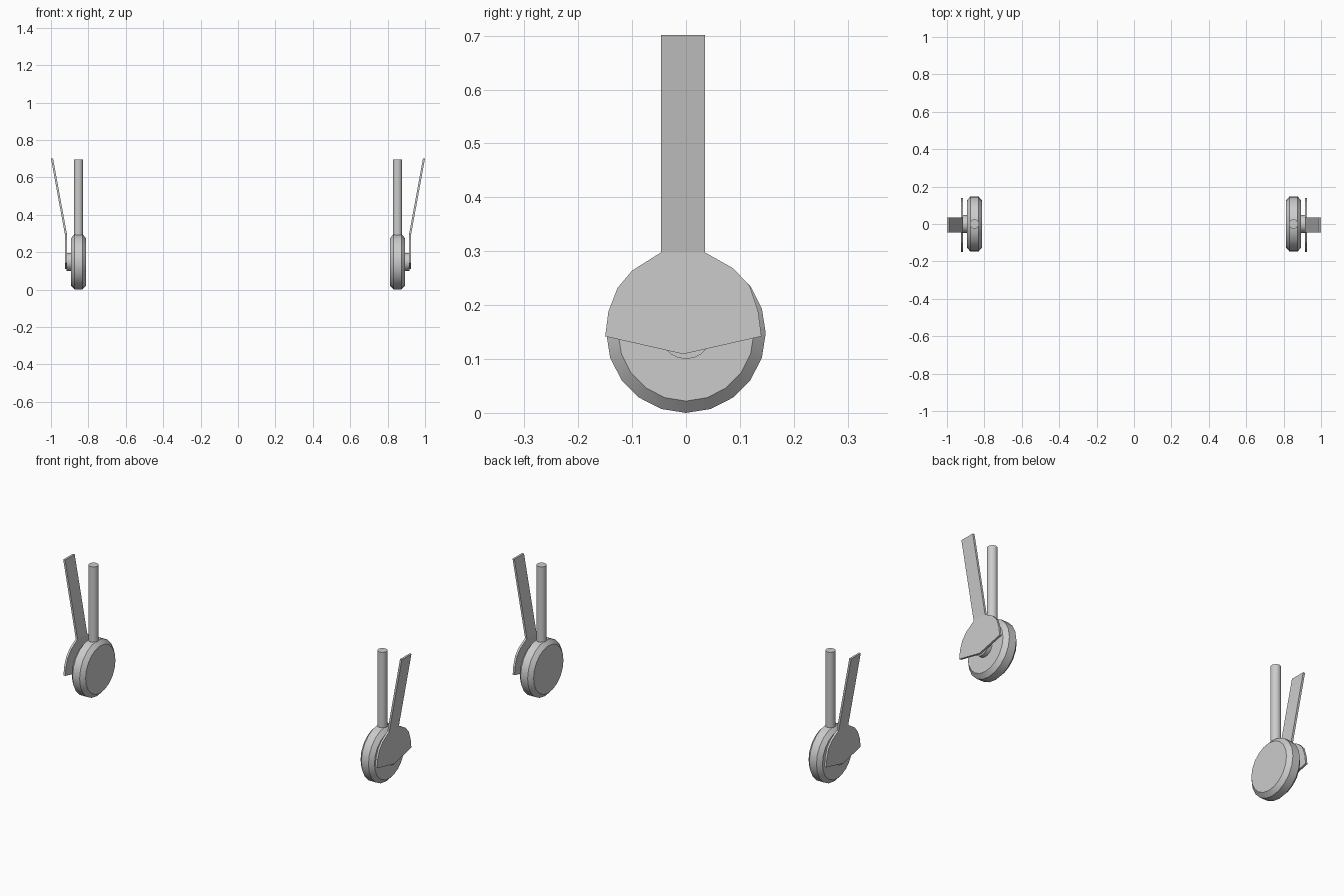
import bpy, bmesh, math
from mathutils import Vector

if "Cube" in bpy.data.objects:
    bpy.data.objects.remove(bpy.data.objects["Cube"])

WHEEL_X, WHEEL_Z = 0.853, 0.148


def finish(name, bm, smooth):
    bmesh.ops.recalc_face_normals(bm, faces=bm.faces)
    me = bpy.data.meshes.new(name)
    bm.to_mesh(me)
    bm.free()
    ob = bpy.data.objects.new(name, me)
    bpy.context.collection.objects.link(ob)
    if smooth:
        bpy.ops.object.select_all(action='DESELECT')
        ob.select_set(True)
        bpy.context.view_layer.objects.active = ob
        bpy.ops.object.shade_smooth_by_angle(angle=math.radians(30))
    return ob


def lathe(name, profile, sides, origin, axis):
    """Closed solid from (distance along axis, radius) rings; axis is 'X' or 'Z'."""
    bm = bmesh.new()
    rings = []
    for d, r in profile:
        ring = []
        for i in range(sides):
            a = 2 * math.pi * i / sides
            c, s = r * math.cos(a), r * math.sin(a)
            p = (d, s, c) if axis == 'X' else (c, s, d)
            ring.append(bm.verts.new(Vector(origin) + Vector(p)))
        rings.append(ring)
    for lo, hi in zip(rings, rings[1:]):
        for i in range(sides):
            j = (i + 1) % sides
            bm.faces.new((lo[i], lo[j], hi[j], hi[i]))
    bm.faces.new(rings[0])
    bm.faces.new(rings[-1])
    return finish(name, bm, True)


def door(name, side):
    """Thin plate: rounded lower cover plus an arm leaning outwards."""
    lower = [(0.035, 0.298), (0.088, 0.268), (0.118, 0.236), (0.134, 0.188),
             (0.14, 0.142), (-0.005, 0.109), (-0.15, 0.142), (-0.144, 0.188),
             (-0.127, 0.232), (-0.1, 0.264), (-0.046, 0.298)]
    bm = bmesh.new()
    inner = [bm.verts.new((side * 0.915, y, z)) for y, z in lower]
    top = [bm.verts.new((side * 0.989, y, 0.701)) for y in (-0.046, 0.035)]
    faces = [bm.faces.new(inner), bm.faces.new((inner[-1], top[0], top[1], inner[0]))]
    ext = bmesh.ops.extrude_face_region(bm, geom=faces, use_keep_orig=True)
    moved = [g for g in ext['geom'] if isinstance(g, bmesh.types.BMVert)]
    bmesh.ops.translate(bm, verts=moved, vec=(side * 0.011, 0, 0))
    return finish(name, bm, False)


for side, label in ((1, "right"), (-1, "left")):
    hub_centre = (side * WHEEL_X, 0, WHEEL_Z)
    # chamfered tyre
    lathe("wheel_" + label, [(-0.041, 0.126), (-0.021, 0.148), (0.021, 0.148), (0.041, 0.126)],
          20, hub_centre, 'X')
    # axle hub between wheel and door
    lathe("hub_" + label, [(side * 0.035, 0.048), (side * 0.063, 0.048)], 20, hub_centre, 'X')
    # vertical strut
    lathe("strut_" + label, [(0.27, 0.025), (0.695, 0.025)], 16, (side * WHEEL_X, 0, 0), 'Z')
    # cover plate
    door("door_" + label, side)
